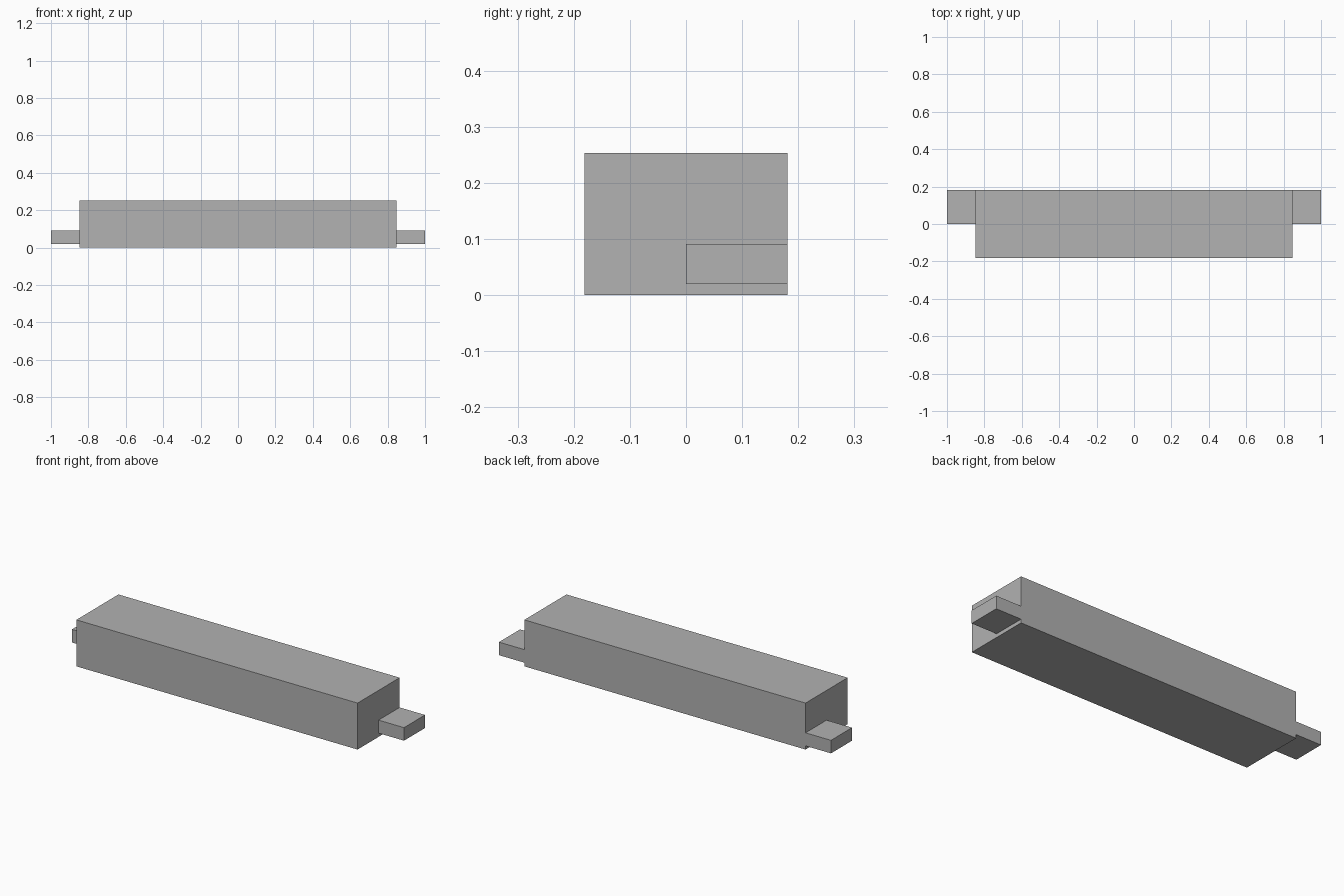
import bpy

cube = bpy.data.objects.get("Cube")
if cube:
    bpy.data.objects.remove(cube, do_unlink=True)

# Single plain grey
grey = bpy.data.materials.new("plain grey")
grey.use_nodes = True
colour = (0.445, 0.445, 0.445, 1)
grey.diffuse_color = colour
grey.node_tree.nodes["Principled BSDF"].inputs["Base Color"].default_value = colour


def box(name, low, high):
    """Add a box spanning two opposite corners."""
    centre = [(a + b) / 2 for a, b in zip(low, high)]
    size = [b - a for a, b in zip(low, high)]
    bpy.ops.mesh.primitive_cube_add(size=1, location=centre)
    obj = bpy.context.object
    obj.name = name
    obj.scale = size
    bpy.ops.object.transform_apply(location=False, rotation=False, scale=True)
    obj.data.materials.append(grey)
    return obj


half_length, half_depth, height = 0.847, 0.181, 0.253

# Main beam
box("beam", (-half_length, -half_depth, 0), (half_length, half_depth, height))

# End tabs, flush with the back of the beam
tab_bottom, tab_top = 0.02, 0.091
box("left_tab", (half_length, 0, tab_bottom), (1, half_depth, tab_top))
box("right_tab", (-1, 0, tab_bottom), (-half_length, half_depth, tab_top))
